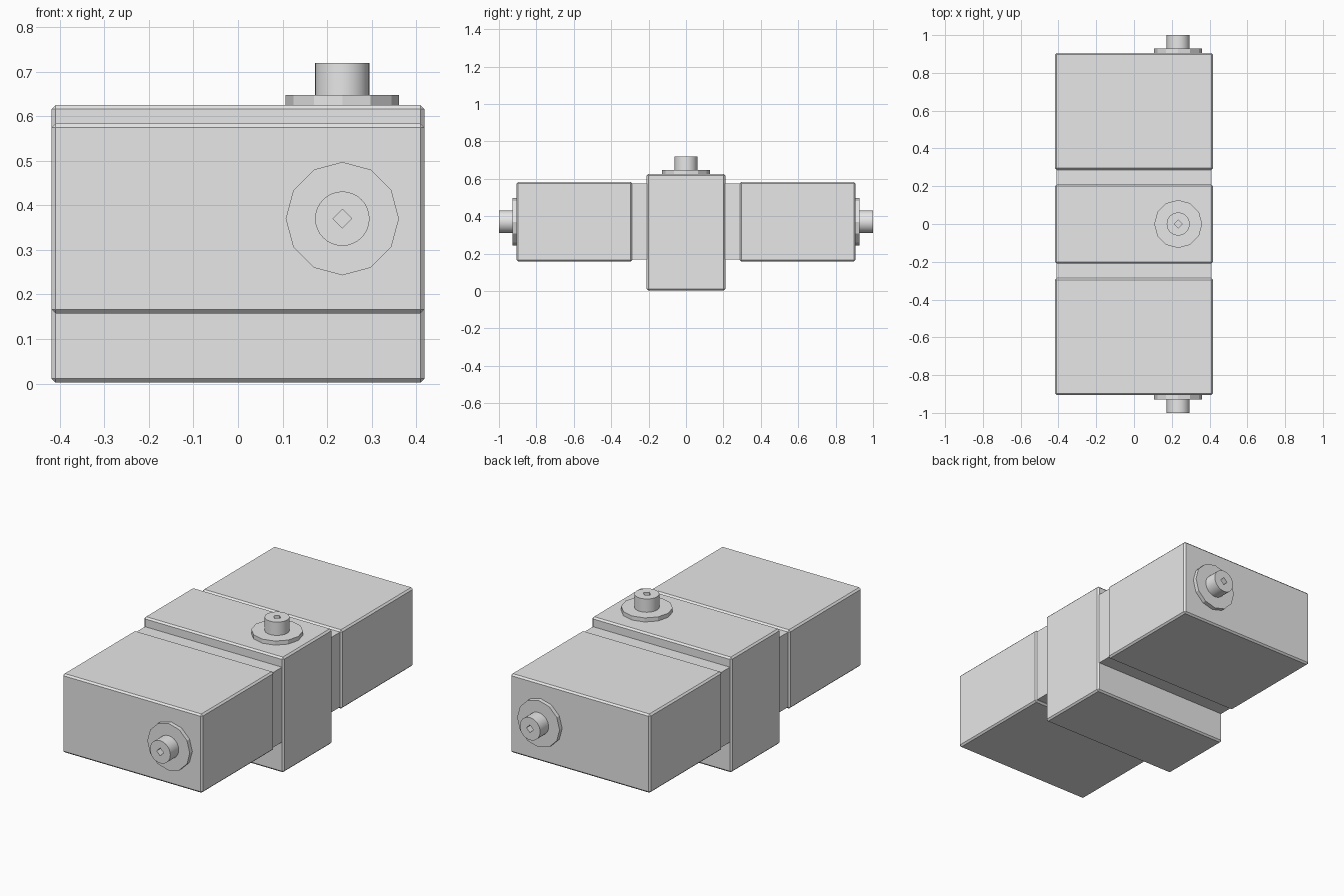
import bpy, bmesh
from math import cos, sin, pi
from mathutils import Matrix, Vector

cube = bpy.data.objects.get("Cube")
if cube:
    bpy.data.objects.remove(cube, do_unlink=True)

grey = bpy.data.materials.new("plain_grey")
grey.use_nodes = True
grey.diffuse_color = (0.8, 0.8, 0.8, 1)
grey.node_tree.nodes["Principled BSDF"].inputs["Base Color"].default_value = (0.8, 0.8, 0.8, 1)


def finish(name, bm):
    bmesh.ops.recalc_face_normals(bm, faces=bm.faces[:])
    mesh = bpy.data.meshes.new(name)
    bm.to_mesh(mesh)
    bm.free()
    mesh.materials.append(grey)
    obj = bpy.data.objects.new(name, mesh)
    bpy.context.collection.objects.link(obj)
    return obj


def box(name, low, high, chamfer=0):
    """Box between two corners, with optional chamfered edges."""
    low, high = Vector(low), Vector(high)
    bm = bmesh.new()
    bmesh.ops.create_cube(bm, size=1)
    bmesh.ops.scale(bm, vec=high - low, verts=bm.verts)
    bmesh.ops.translate(bm, vec=(low + high) / 2, verts=bm.verts)
    if chamfer:
        bmesh.ops.bevel(bm, geom=bm.edges[:], offset=chamfer, segments=1,
                        profile=0.5, affect='EDGES')
    return finish(name, bm)


def circle(radius):
    return lambda a: radius


def diamond(radius):
    return lambda a: radius / (abs(cos(a)) + abs(sin(a)))


def loft(name, rings, sides, place):
    """Closed solid through rings of (radius function, height) along local z."""
    bm = bmesh.new()
    angles = [2 * pi * i / sides for i in range(sides)]
    loops = [[bm.verts.new((f(a) * cos(a), f(a) * sin(a), z)) for a in angles]
             for f, z in rings]
    for lower, upper in zip(loops, loops[1:]):
        for i in range(sides):
            j = (i + 1) % sides
            bm.faces.new((lower[i], lower[j], upper[j], upper[i]))
    bm.faces.new(loops[0])
    bm.faces.new(loops[-1])
    bm.transform(place)
    return finish(name, bm)


def port(name, place):
    """Twelve-sided flange and round shaft with a square socket in its end."""
    loft(name + "_flange", [(circle(0.127), -0.005), (circle(0.127), 0.022)], 12, place)
    shaft = loft(name + "_shaft",
                 [(circle(0.061), 0), (circle(0.061), 0.094),
                  (diamond(0.021), 0.094), (diamond(0.021), 0.05)], 32, place)
    bpy.ops.object.select_all(action='DESELECT')
    shaft.select_set(True)
    bpy.context.view_layer.objects.active = shaft
    bpy.ops.object.shade_smooth_by_angle(angle=pi / 6)


# Tall middle block and its top port
box("middle_block", (-0.418, -0.21, 0.002), (0.418, 0.21, 0.625), 0.009)
port("top", Matrix.Translation((0.234, 0, 0.625)))

# Front and back blocks with recessed necks and end ports
for name, side in (("front", -1), ("back", 1)):
    box(name + "_block", (-0.418, min(side * 0.287, side * 0.906), 0.157),
        (0.418, max(side * 0.287, side * 0.906), 0.583), 0.009)
    box(name + "_neck", (-0.41, min(side * 0.2, side * 0.295), 0.168),
        (0.41, max(side * 0.2, side * 0.295), 0.574))
    port(name, Matrix.Translation((0.234, side * 0.906, 0.37))
         @ Matrix.Rotation(-side * pi / 2, 4, 'X'))
